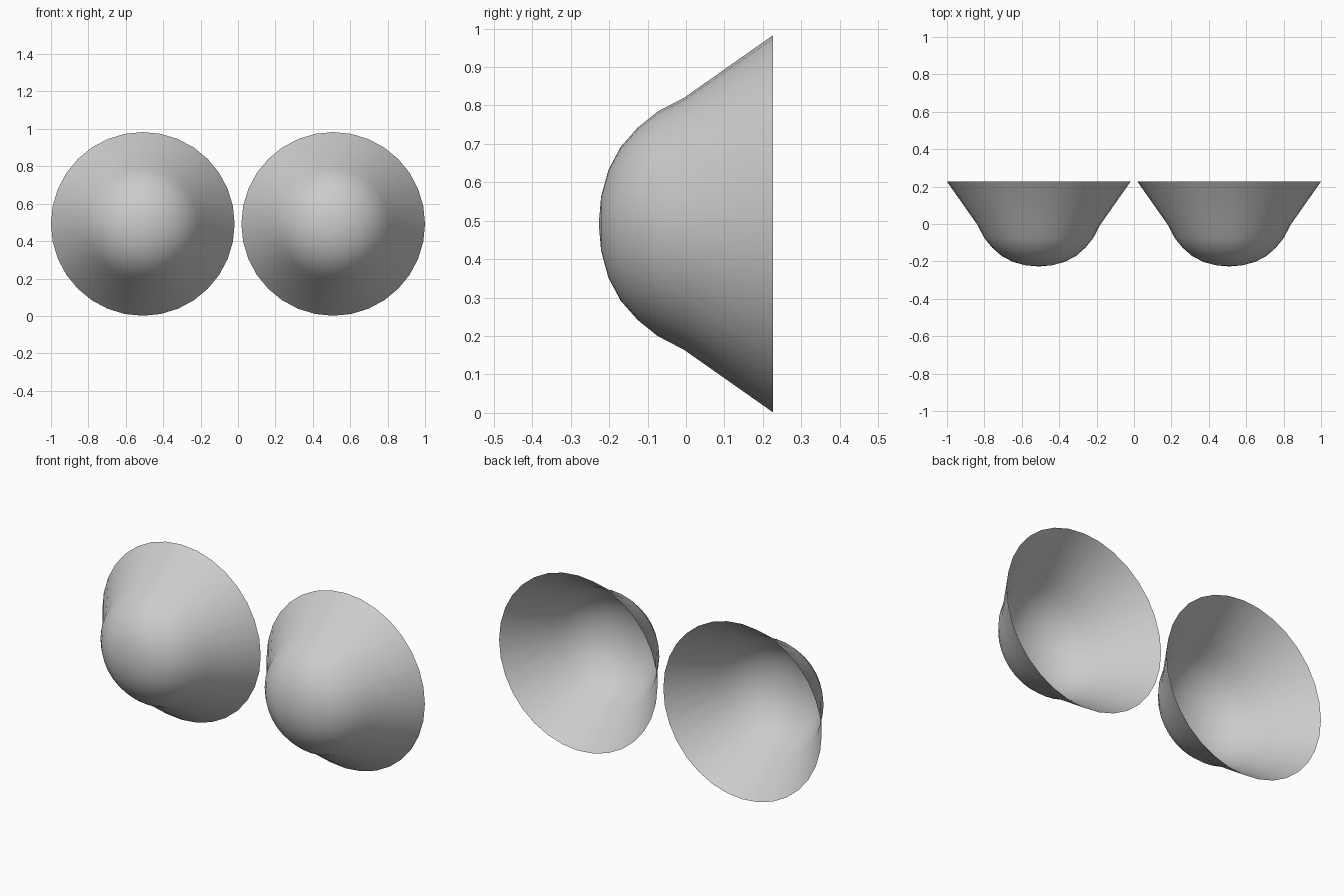
import bpy, bmesh, math

if "Cube" in bpy.data.objects:
    bpy.data.objects.remove(bpy.data.objects["Cube"])

SIDES = 32
RIM = 0.491
CENTRE_X, CENTRE_Z = 0.509, 0.492

# (radius, y) from the rounded nose to the flared rim
PROFILE = [(0.07, -0.221), (0.14, -0.202), (0.20, -0.17), (0.25, -0.126),
           (0.292, -0.074), (0.328, -0.005), (RIM, 0.227)]


def make_cup(name, cx):
    """Open, single-walled flared cup revolved around the y axis."""
    bm = bmesh.new()
    tip = bm.verts.new((0, -0.227, 0))
    rings = []
    for r, y in PROFILE:
        rings.append([bm.verts.new((r * math.sin(2 * math.pi * i / SIDES), y,
                                    r * math.cos(2 * math.pi * i / SIDES)))
                      for i in range(SIDES)])
    for i in range(SIDES):
        j = (i + 1) % SIDES
        # nose fan
        bm.faces.new((tip, rings[0][i], rings[0][j]))
        # wall bands
        for a, b in zip(rings, rings[1:]):
            bm.faces.new((a[i], b[i], b[j], a[j]))
    bm.normal_update()
    # nose must face the front
    if tip.link_faces[0].normal.y > 0:
        bmesh.ops.reverse_faces(bm, faces=bm.faces[:])
    for f in bm.faces:
        f.smooth = True
    mesh = bpy.data.meshes.new(name)
    bm.to_mesh(mesh)
    bm.free()
    obj = bpy.data.objects.new(name, mesh)
    obj.location = (cx, 0, CENTRE_Z)
    bpy.context.collection.objects.link(obj)
    return obj


# matching pair, side by side
make_cup("left_cup", -CENTRE_X)
make_cup("right_cup", CENTRE_X)
